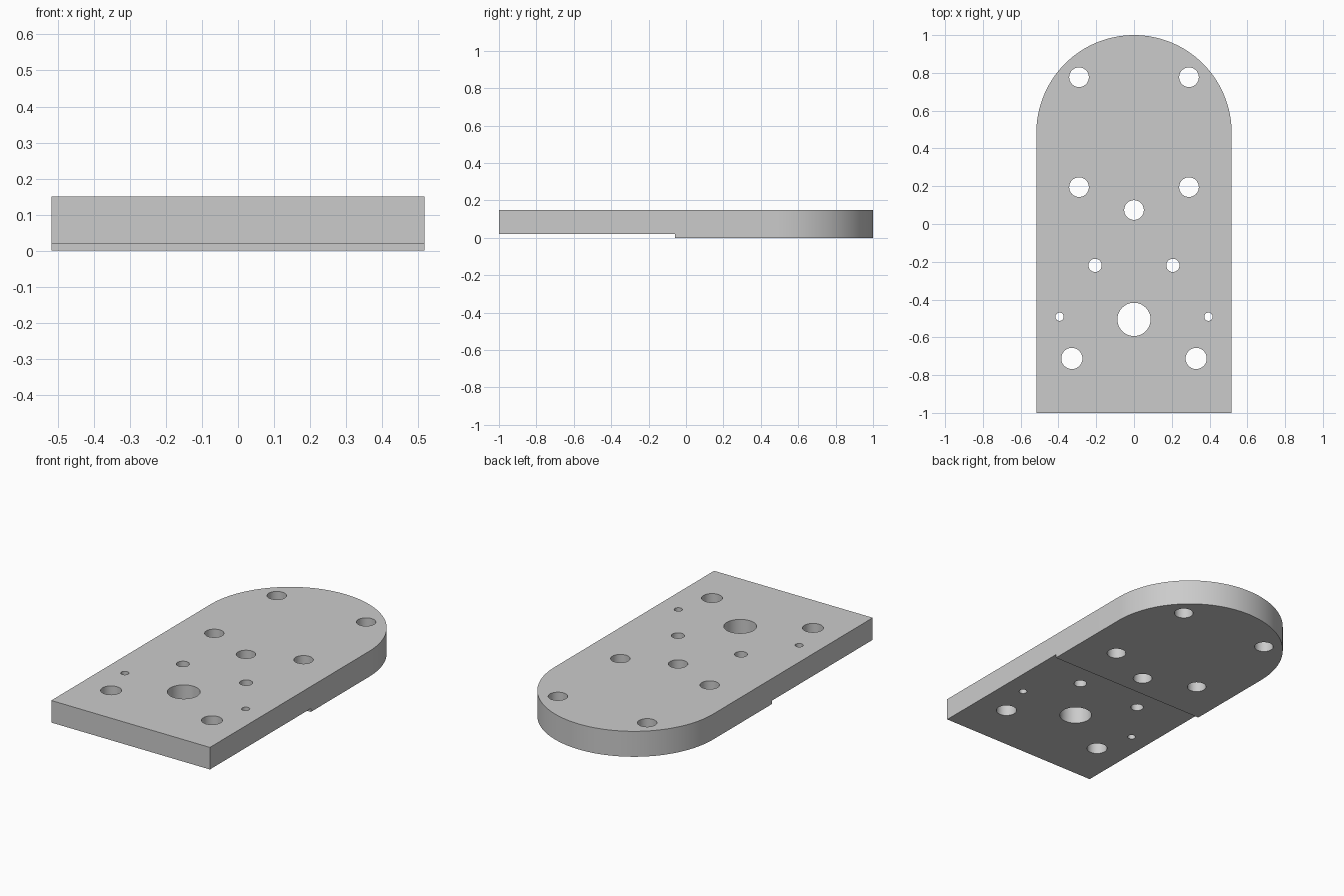
import bpy
import bmesh
from math import cos, sin, pi, radians

if "Cube" in bpy.data.objects:
    bpy.data.objects.remove(bpy.data.objects["Cube"], do_unlink=True)

HALF_WIDTH, TOP, STEP_Z, STEP_Y = 0.517, 0.15, 0.02, -0.06
ARC_Y = 1 - HALF_WIDTH

grey = bpy.data.materials.new("plain grey")
grey.use_nodes = True
colour = (0.6, 0.6, 0.6, 1)
grey.diffuse_color = colour
grey.node_tree.nodes["Principled BSDF"].inputs["Base Color"].default_value = colour


def prism(name, outlines, z0, z1):
    """Extrude one or more closed outlines into a single object."""
    bm = bmesh.new()
    for outline in outlines:
        face = bm.faces.new([bm.verts.new((x, y, z0)) for x, y in outline])
        up = bmesh.ops.extrude_face_region(bm, geom=[face])["geom"]
        verts = [v for v in up if isinstance(v, bmesh.types.BMVert)]
        bmesh.ops.translate(bm, verts=verts, vec=(0, 0, z1 - z0))
    bmesh.ops.recalc_face_normals(bm, faces=bm.faces)
    mesh = bpy.data.meshes.new(name)
    bm.to_mesh(mesh)
    bm.free()
    mesh.materials.append(grey)
    obj = bpy.data.objects.new(name, mesh)
    bpy.context.collection.objects.link(obj)
    return obj


def circle(x, y, r, n=48):
    return [(x + r * cos(2 * pi * i / n), y + r * sin(2 * pi * i / n)) for i in range(n)]


# Plate: square front end, half-round back end
arc = [(HALF_WIDTH * cos(pi * i / 64), ARC_Y + HALF_WIDTH * sin(pi * i / 64)) for i in range(65)]
plate = prism("mounting_plate", [[(-HALF_WIDTH, -1), (HALF_WIDTH, -1)] + arc], 0, TOP)

# Shallow relief under the front half
relief = prism("relief_cutter", [[(-1, -2), (1, -2), (1, STEP_Y), (-1, STEP_Y)]], -0.1, STEP_Z)

# Through holes: mirrored pairs, then the two on the centre line
pairs = [(0.291, 0.777, 0.052), (0.291, 0.195, 0.052), (0.206, -0.219, 0.035),
         (0.394, -0.491, 0.022), (0.329, -0.712, 0.056)]
holes = [circle(side * x, y, r) for x, y, r in pairs for side in (-1, 1)]
holes += [circle(0, 0.074, 0.052), circle(0, -0.505, 0.088)]
drill = prism("hole_cutter", holes, -0.1, TOP + 0.1)

# Cut, then discard the cutters
bpy.ops.object.select_all(action="DESELECT")
bpy.context.view_layer.objects.active = plate
plate.select_set(True)
for cutter in (relief, drill):
    cutter.hide_render = True
    mod = plate.modifiers.new(cutter.name, "BOOLEAN")
    mod.operation = "DIFFERENCE"
    mod.solver = "EXACT"
    mod.object = cutter
    bpy.ops.object.modifier_apply(modifier=mod.name)
    bpy.data.objects.remove(cutter, do_unlink=True)

bpy.ops.object.shade_smooth_by_angle(angle=radians(30))
